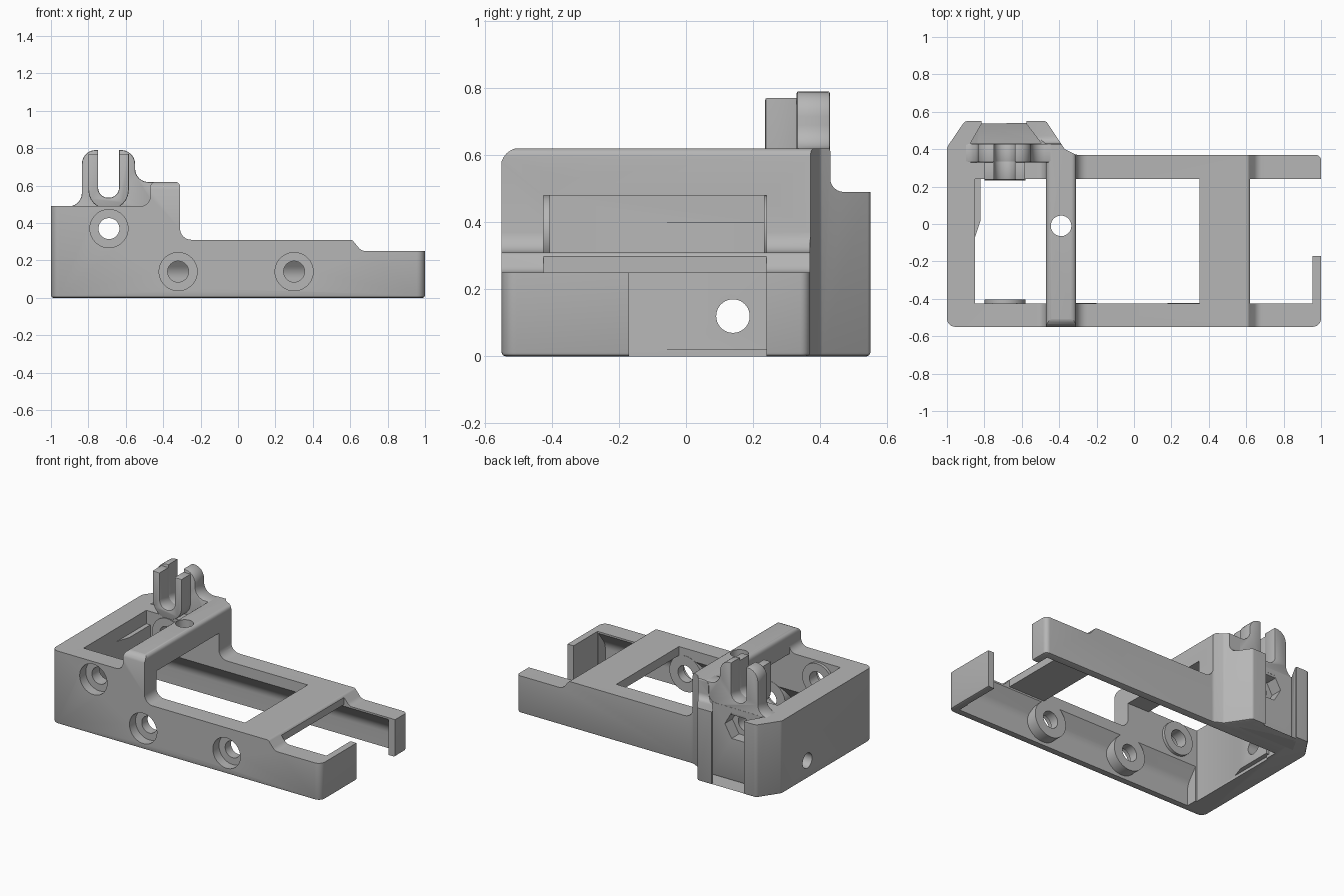
import bpy, bmesh, math
from mathutils import Vector

cube = bpy.data.objects.get("Cube")
if cube:
    bpy.data.objects.remove(cube, do_unlink=True)

grey = bpy.data.materials.new("plain_grey")
grey.use_nodes = True
GREY = (0.47, 0.47, 0.47, 1)
grey.diffuse_color = GREY
grey.node_tree.nodes["Principled BSDF"].inputs["Base Color"].default_value = GREY


def rounded(points, steps=6):
    """Outline with corners (a, b, radius) replaced by arcs."""
    out = []
    n = len(points)
    for i, p in enumerate(points):
        c = Vector(p[:2])
        if len(p) < 3:
            out.append(c)
            continue
        u = (Vector(points[i - 1][:2]) - c).normalized()
        v = (Vector(points[(i + 1) % n][:2]) - c).normalized()
        half = u.angle(v) / 2
        reach = p[2] / math.tan(half)
        centre = c + (u + v).normalized() * p[2] / math.sin(half)
        start, end = c + u * reach - centre, c + v * reach - centre
        sweep = math.pi - 2 * half
        for k in range(steps + 1):
            t = k / steps
            out.append(centre + (start * math.sin((1 - t) * sweep)
                                 + end * math.sin(t * sweep)) / math.sin(sweep))
    return out


def prism(name, axis, points, lo, hi, bevel=0, both=True):
    """Extrude an outline along an axis, optionally rounding the cap rims."""
    place = {"x": lambda a, b, t: (t, a, b),
             "y": lambda a, b, t: (a, t, b),
             "z": lambda a, b, t: (a, b, t)}[axis]
    outline = rounded(points)
    bm = bmesh.new()
    caps = [[bm.verts.new(place(p.x, p.y, t)) for p in outline] for t in (lo, hi)]
    faces = [bm.faces.new(c) for c in caps]
    n = len(outline)
    for i in range(n):
        j = (i + 1) % n
        bm.faces.new((caps[0][i], caps[0][j], caps[1][j], caps[1][i]))
    bmesh.ops.recalc_face_normals(bm, faces=bm.faces)
    if bevel:
        rims = faces if both else faces[:1]
        edges = list({e for f in rims for e in f.edges})
        bmesh.ops.bevel(bm, geom=edges, offset=bevel, segments=2,
                        profile=0.5, affect="EDGES")
    mesh = bpy.data.meshes.new(name)
    bm.to_mesh(mesh)
    bm.free()
    mesh.materials.append(grey)
    obj = bpy.data.objects.new(name, mesh)
    bpy.context.collection.objects.link(obj)
    return obj


def disc(name, axis, a, b, r, lo, hi, sides=40):
    ring = [(a + r * math.cos(2 * math.pi * k / sides),
             b + r * math.sin(2 * math.pi * k / sides)) for k in range(sides)]
    return prism(name, axis, ring, lo, hi)


def combine(target, other, operation):
    bpy.context.view_layer.objects.active = target
    mod = target.modifiers.new("join", "BOOLEAN")
    mod.operation, mod.solver, mod.object = operation, "EXACT", other
    bpy.ops.object.modifier_apply(modifier=mod.name)
    bpy.data.objects.remove(other, do_unlink=True)


# Body: plan outline with the two rear hooks
body = prism("bracket_body", "z", [
    (-1, -0.55, 0.045), (1, -0.55, 0.045), (1, 0.37, 0.03), (-0.31, 0.37, 0.04),
    (-0.37, 0.40, 0.03), (-0.47, 0.55, 0.02), (-0.575, 0.55), (-0.575, 0.535),
    (-0.495, 0.43), (-0.875, 0.43), (-0.815, 0.535), (-0.815, 0.55),
    (-0.905, 0.55, 0.03), (-1, 0.41, 0.04)], 0, 0.9, 0.012, False)

# Stepped side heights
combine(body, prism("steps", "y", [
    (-1.1, -0.1), (-1.1, 0.49), (-0.47, 0.49, 0.05), (-0.47, 0.62, 0.03),
    (-0.31, 0.62, 0.025), (-0.31, 0.31, 0.06), (0.61, 0.31, 0.02),
    (0.66, 0.25, 0.05), (1.1, 0.25), (1.1, -0.1)], -0.7, 0.7), "INTERSECT")

# Rounded front shoulder and lowered hook tops
combine(body, prism("shoulder", "x", [
    (-0.553, -0.1), (-0.553, 0.622, 0.06), (0.43, 0.622, 0.01),
    (0.43, 0.49, 0.04), (0.7, 0.49), (0.7, -0.1)], -1.2, 1.2), "INTERSECT")

# Openings that leave the raised cross bar and the flat bridge
combine(body, prism("openings", "y", [
    (-0.85, -0.1), (-0.85, 0.9), (-0.47, 0.9), (-0.47, 0.48), (-0.31, 0.48),
    (-0.31, 0.9), (0.35, 0.9), (0.35, 0.25), (0.62, 0.25), (0.62, 0.9),
    (0.955, 0.9), (0.955, -0.1)], -0.425, 0.24), "DIFFERENCE")
combine(body, prism("end_gap", "x", [
    (-0.17, -0.1), (-0.17, 0.9), (0.24, 0.9), (0.24, -0.1)], 0.9, 1.1), "DIFFERENCE")

# Arched cavity that thins the long walls from inside
combine(body, prism("cavity", "x", [
    (-0.5, -0.1), (-0.5, 0.14, 0.1), (-0.42, 0.245), (0.235, 0.245),
    (0.32, 0.14, 0.1), (0.32, -0.1)], -0.84, 0.95), "DIFFERENCE")

# Screw bosses
for x, z, r, lo, hi in ((-0.32, 0.14, 0.12, -0.52, -0.423),
                        (0.30, 0.14, 0.12, -0.52, -0.423),
                        (-0.69, 0.37, 0.11, -0.45, -0.405),
                        (-0.69, 0.37, 0.11, 0.232, 0.30)):
    combine(body, disc("boss", "y", x, z, r, lo, hi), "UNION")
combine(body, prism("side_pad", "z", [
    (-0.9, -0.1), (-0.85, -0.07), (-0.82, 0.02), (-0.82, 0.26), (-0.9, 0.26)],
    0.02, 0.4), "UNION")

# Counterbored screw holes in the front wall
for x, z in ((-0.32, 0.14), (0.30, 0.14), (-0.69, 0.37)):
    combine(body, disc("counterbore", "y", x, z, 0.102, -0.6, -0.485), "DIFFERENCE")
    combine(body, disc("screw_hole", "y", x, z, 0.056, -0.6, -0.35), "DIFFERENCE")

# Rear hole with hexagonal nut pocket, cross bar hole, side hole
combine(body, disc("rear_hole", "y", -0.69, 0.37, 0.056, 0.15, 0.6), "DIFFERENCE")
combine(body, disc("nut_pocket", "y", -0.69, 0.37, 0.1, 0.35, 0.6, 6), "DIFFERENCE")
combine(body, disc("bar_hole", "z", -0.39, -0.01, 0.055, 0.4, 0.8), "DIFFERENCE")
combine(body, disc("side_hole", "x", 0.14, 0.12, 0.05, -1.1, -0.75), "DIFFERENCE")

# Forked clamp standing on the rear wall
slot = [(-0.748, 0.535, 0.053), (-0.636, 0.535, 0.053)]
prongs = prism("clamp_prongs", "y", [
    (-0.93, 0.44), (-0.93, 0.489), (-0.835, 0.489, 0.07), (-0.835, 0.79, 0.075),
    (-0.748, 0.79), *slot, (-0.636, 0.79), (-0.55, 0.79, 0.075),
    (-0.55, 0.619, 0.07), (-0.41, 0.619), (-0.41, 0.44)], 0.33, 0.429, 0.006)
collar = prism("clamp_collar", "y", [
    (-0.80, 0.77), (-0.80, 0.475, 0.1), (-0.584, 0.475, 0.1), (-0.584, 0.77),
    (-0.636, 0.77), *reversed(slot), (-0.748, 0.77)], 0.236, 0.34, 0.006)

# Smooth shading with crisp edges
for obj in (body, prongs, collar):
    bpy.ops.object.select_all(action="DESELECT")
    obj.select_set(True)
    bpy.context.view_layer.objects.active = obj
    bpy.ops.object.shade_smooth_by_angle(angle=math.radians(30))
